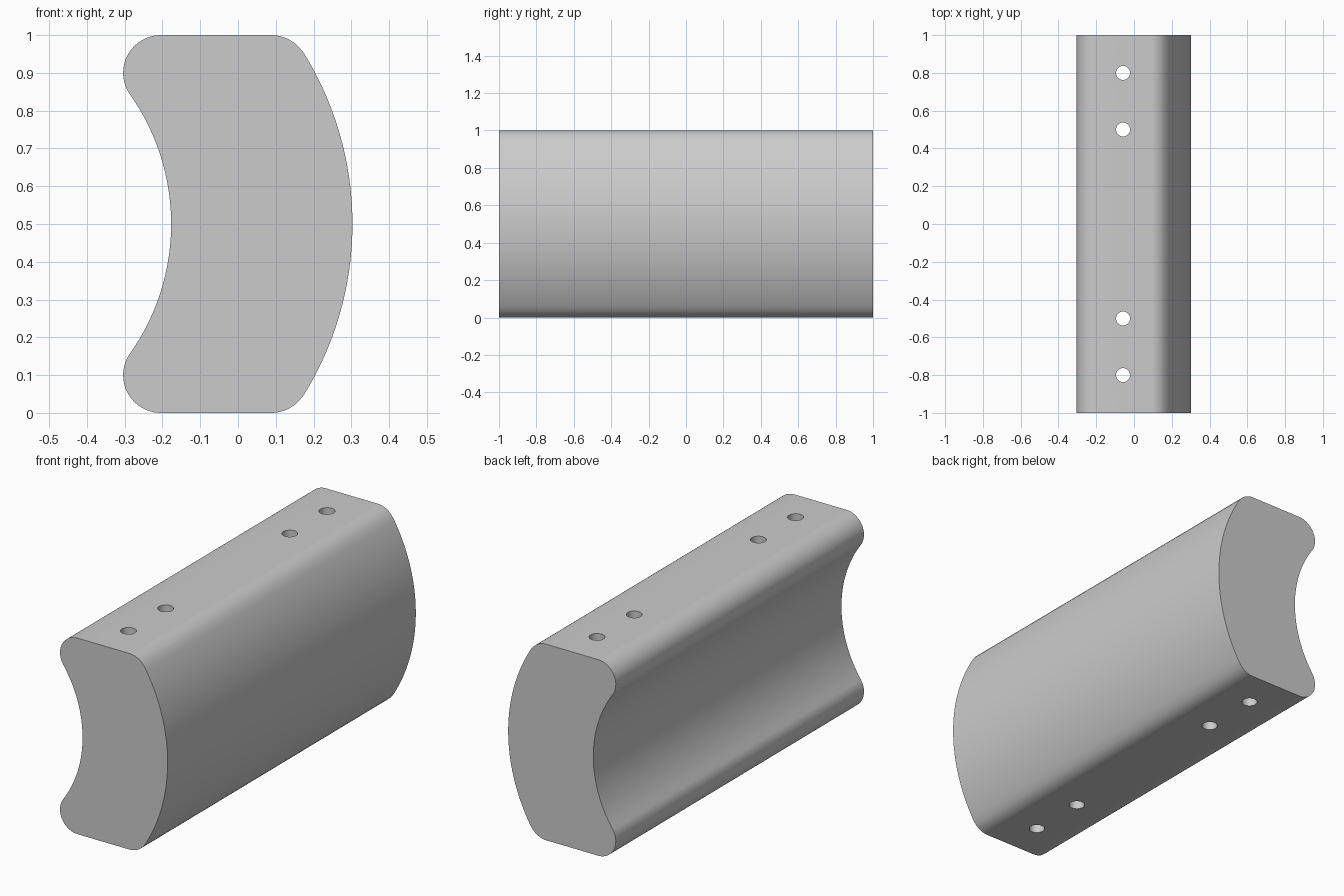
import bpy, bmesh
from math import sin, cos, pi, atan2, hypot

cube = bpy.data.objects.get("Cube")
if cube:
    bpy.data.objects.remove(cube, do_unlink=True)

# Main dimensions
LENGTH, MID = 2.0, 0.5
LIP_R = 0.1                            # rounding of all four long corners
LIP_X, CORNER_X = -0.204, 0.088        # centres of the corner roundings
LIP_Z = 1 - LIP_R
OUTER_R, INNER_R = 0.86, 0.593
OUTER_X, INNER_X = 0.303 - OUTER_R, -0.177 - INNER_R
HOLE_X, HOLE_R = -0.058, 0.037

grey = bpy.data.materials.new("plain grey")
grey.use_nodes = True
colour = (0.6, 0.6, 0.6, 1)
grey.diffuse_color = colour
grey.node_tree.nodes["Principled BSDF"].inputs["Base Color"].default_value = colour


def arc(cx, cz, r, start, end, steps):
    """Points along an arc, both ends included."""
    angles = [start + (end - start) * i / steps for i in range(steps + 1)]
    return [(cx + r * cos(a), cz + r * sin(a)) for a in angles]


# Upper half of the cross-section, from the bulging side over to the hollow side
outer_a = atan2(LIP_Z - MID, CORNER_X - OUTER_X)
inner_a = atan2(LIP_Z - MID, LIP_X - INNER_X)
upper = arc(OUTER_X, MID, OUTER_R, 0, outer_a, 24)
upper += arc(CORNER_X, LIP_Z, LIP_R, outer_a, pi / 2, 12)[1:]
upper += arc(LIP_X, LIP_Z, LIP_R, pi / 2, pi + inner_a, 24)
upper += arc(INNER_X, MID, INNER_R, inner_a, 0, 24)[1:]
# Mirror for the lower half
profile = upper + [(x, 2 * MID - z) for x, z in reversed(upper[1:-1])]

# Extruded body
bm = bmesh.new()
cap = bm.faces.new([bm.verts.new((x, -LENGTH / 2, z)) for x, z in profile])
ext = bmesh.ops.extrude_face_region(bm, geom=[cap], use_keep_orig=True)
ends = [g for g in ext["geom"] if isinstance(g, bmesh.types.BMVert)]
bmesh.ops.translate(bm, verts=ends, vec=(0, LENGTH, 0))
bmesh.ops.recalc_face_normals(bm, faces=bm.faces)
mesh = bpy.data.meshes.new("curved_block")
bm.to_mesh(mesh)
bm.free()
mesh.materials.append(grey)
block = bpy.data.objects.new("curved_block", mesh)
bpy.context.collection.objects.link(block)


def select_only(obj):
    bpy.ops.object.select_all(action='DESELECT')
    obj.select_set(True)
    bpy.context.view_layer.objects.active = obj


# Four vertical holes drilled right through
for y in (-0.8, -0.5, 0.5, 0.8):
    bpy.ops.mesh.primitive_cylinder_add(vertices=32, radius=HOLE_R, depth=1.4,
                                        location=(HOLE_X, y, MID))
    drill = bpy.context.object
    drill.name = "hole_cutter"
    drill.hide_render = True
    drill.data.materials.append(grey)
    select_only(block)
    cut = block.modifiers.new("hole", 'BOOLEAN')
    cut.operation, cut.solver, cut.object = 'DIFFERENCE', 'EXACT', drill
    bpy.ops.object.modifier_apply(modifier=cut.name)
    bpy.data.objects.remove(drill, do_unlink=True)

select_only(block)
bpy.ops.object.shade_smooth_by_angle(angle=pi / 6)
